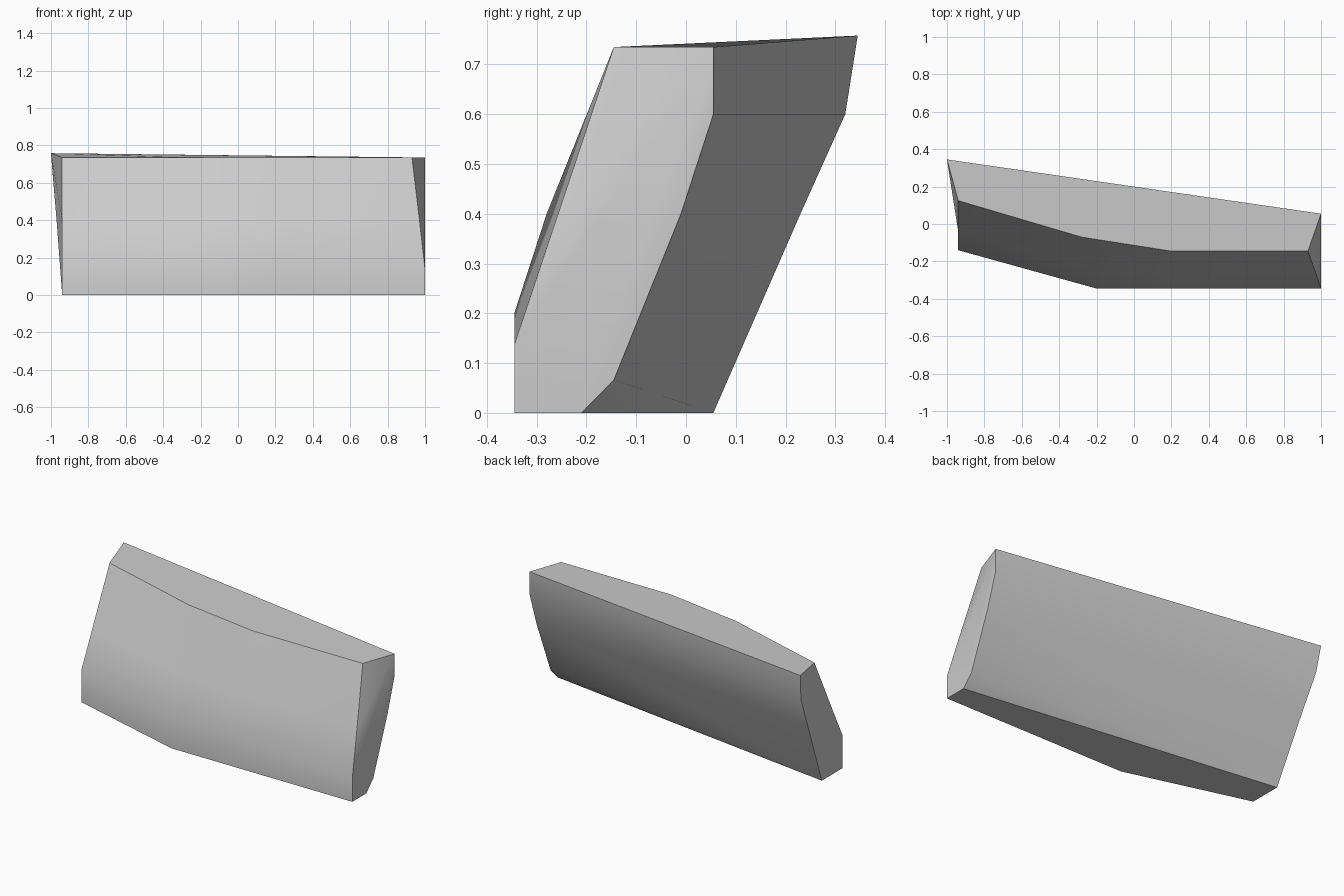
import bpy
import bmesh
import math

old = bpy.data.objects.get("Cube")
if old:
    bpy.data.objects.remove(old, do_unlink=True)

# Single stone-grey material
grey = bpy.data.materials.new("light_grey")
grey.use_nodes = True
colour = (0.6, 0.6, 0.6, 1)
grey.diffuse_color = colour
grey.node_tree.nodes["Principled BSDF"].inputs["Base Color"].default_value = colour

bm = bmesh.new()


def column(points):
    return [bm.verts.new(p) for p in points]


# Front columns, bottom to top, from the -x end to the +x end
front = [
    column([(-0.94, -0.14, 0), (-0.94, -0.14, 0.2), (-0.94, -0.04, 0.4), (-0.94, 0.125, 0.735)]),
    column([(-0.2, -0.345, 0), (-0.2, -0.345, 0.2), (-0.23, -0.24, 0.4), (-0.28, -0.07, 0.735)]),
    column([(0.2, -0.345, 0), (0.2, -0.345, 0.2), (0.2, -0.28, 0.4), (0.2, -0.145, 0.735)]),
    column([(1, -0.345, 0), (1, -0.345, 0.137), (0.97, -0.257, 0.4), (0.93, -0.145, 0.735)]),
]

# Back edges of the two ends, bottom to top
back_a = column([(-0.94, 0.055, 0), (-0.97, 0.23, 0.4), (-0.987, 0.32, 0.6), (-1, 0.345, 0.758)])
back_b = column([(1, -0.21, 0), (1, -0.145, 0.066), (1, -0.01, 0.4), (1, 0.055, 0.6), (1, 0.055, 0.735)])

# Curved front
for a, b in zip(front, front[1:]):
    for i in range(3):
        bm.faces.new((a[i], b[i], b[i + 1], a[i + 1]))

# Sloping back, with a chamfer that tapers to one corner
bm.faces.new((back_a[0], back_b[0], back_b[1]))
for i in range(3):
    bm.faces.new((back_a[i], back_b[i + 1], back_b[i + 2], back_a[i + 1]))

# Ends: one flat, the other folded at its upper front corner
bm.faces.new(front[0] + back_a[::-1])
bm.faces.new(front[3][:2] + back_b[::-1])
bm.faces.new(front[3][1:] + back_b[-1:])

# Top and base
bm.faces.new([c[-1] for c in front] + [back_b[-1], back_a[-1]])
bm.faces.new([c[0] for c in front] + [back_b[0], back_a[0]])

bmesh.ops.recalc_face_normals(bm, faces=bm.faces[:])
mesh = bpy.data.meshes.new("curved_block")
bm.to_mesh(mesh)
bm.free()
mesh.materials.append(grey)

block = bpy.data.objects.new("curved_block", mesh)
bpy.context.collection.objects.link(block)
bpy.ops.object.select_all(action='DESELECT')
block.select_set(True)
bpy.context.view_layer.objects.active = block
bpy.ops.object.shade_smooth_by_angle(angle=math.radians(32))
